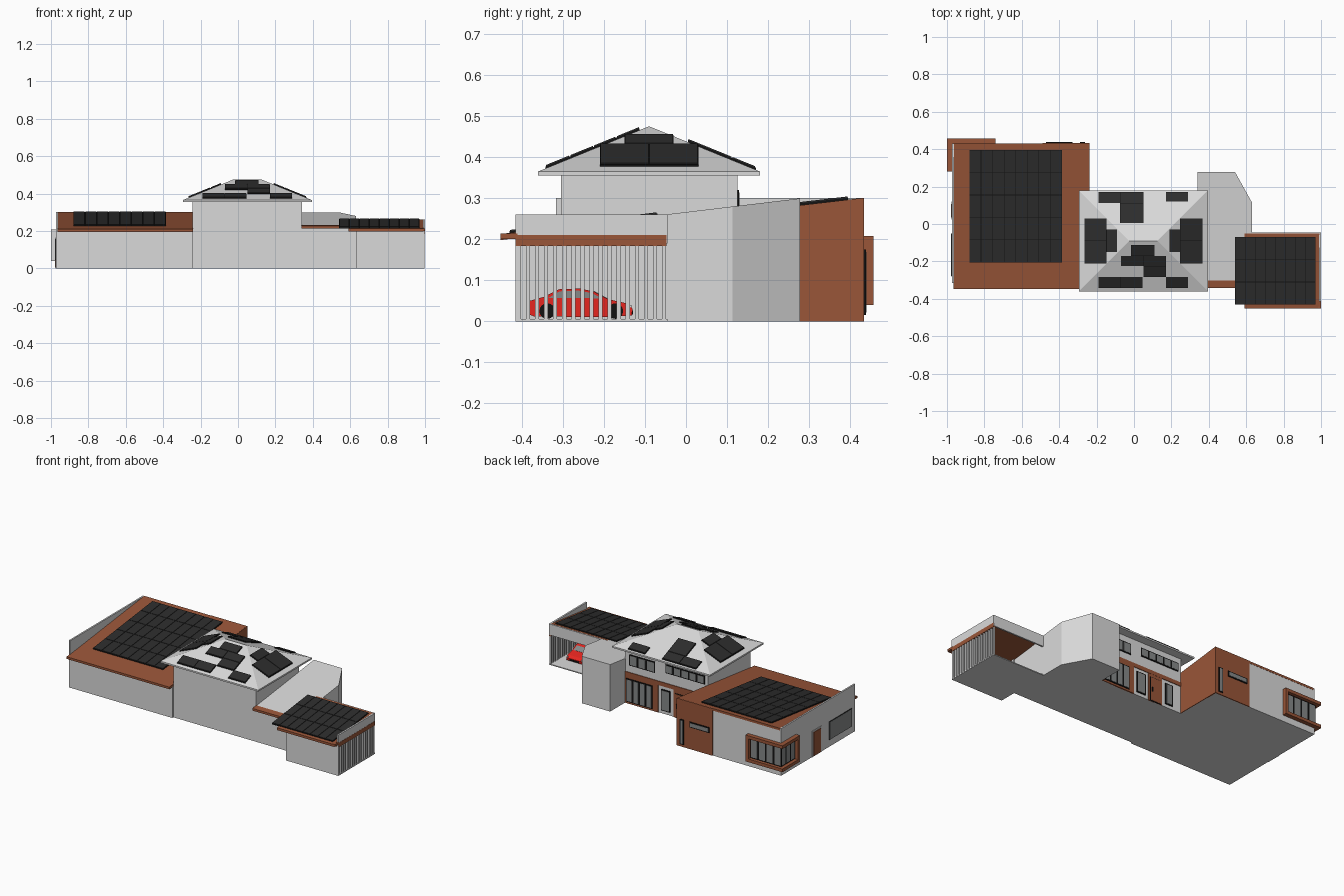
import bpy, bmesh, math

if "Cube" in bpy.data.objects:
    bpy.data.objects.remove(bpy.data.objects["Cube"])

def material(name, r, g, b):
    m = bpy.data.materials.new(name)
    m.diffuse_color = (r, g, b, 1)
    m.use_nodes = True
    m.node_tree.nodes["Principled BSDF"].inputs["Base Color"].default_value = m.diffuse_color
    return m

GREY = material("light grey render", .70, .70, .70)
BROWN = material("brown timber", .32, .092, .04)
DARK = material("solar dark", .026, .026, .026)
BLACK = material("black frame", .006, .006, .006)
GLASS = material("grey glass", .24, .25, .25)
RED = material("red paint", .85, .02, .015)

def finish(bm, name, mat):
    bmesh.ops.recalc_face_normals(bm, faces=bm.faces)
    me = bpy.data.meshes.new(name)
    bm.to_mesh(me)
    bm.free()
    me.materials.append(mat)
    ob = bpy.data.objects.new(name, me)
    bpy.context.collection.objects.link(ob)
    return ob

def add_prism(bm, lower, upper):
    a = [bm.verts.new(p) for p in lower]
    b = [bm.verts.new(p) for p in upper]
    bm.faces.new(a)
    bm.faces.new(b)
    for i in range(len(a)):
        j = (i + 1) % len(a)
        bm.faces.new((a[i], a[j], b[j], b[i]))

def height(z, x, y):
    return z(x, y) if callable(z) else z

def slabs(name, plans, zb, zt, mat):
    """Upright prisms over plan outlines; bottom and top may be sloping planes."""
    bm = bmesh.new()
    for p in plans:
        add_prism(bm, [(x, y, height(zb, x, y)) for x, y in p],
                  [(x, y, height(zt, x, y)) for x, y in p])
    return finish(bm, name, mat)

def rect(x0, x1, y0, y1):
    return [(x0, y0), (x1, y0), (x1, y1), (x0, y1)]

def box(name, x0, x1, y0, y1, z0, z1, mat):
    return slabs(name, [rect(x0, x1, y0, y1)], z0, z1, mat)

def raised(f, d):
    return lambda x, y: f(x, y) + d

def profile_x(name, pts, x0, x1, mat):
    bm = bmesh.new()
    add_prism(bm, [(x0, y, z) for y, z in pts], [(x1, y, z) for y, z in pts])
    return finish(bm, name, mat)

def window(name, a0, a1, z0, z1, wall, panes, side="back", b=.006):
    """Black plate with glass panes, on a back wall (+y) or left wall (-x)."""
    def plate(n, p0, p1, q0, q1, t, mat):
        if side == "back":
            box(n, p0, p1, wall - .002, wall + t, q0, q1, mat)
        else:
            box(n, wall - t, wall + .002, p0, p1, q0, q1, mat)
    plate(name + " frame", a0, a1, z0, z1, .004, BLACK)
    w = (a1 - a0) / panes
    for i in range(panes):
        plate(f"{name} pane {i + 1}", a0 + i * w + b, a0 + (i + 1) * w - b,
              z0 + b, z1 - b, .0055, GLASS)

def solar(name, x0, x1, y0, y1, cols, rows, roof):
    slabs(name + " base", [rect(x0, x1, y0, y1)], raised(roof, -.002), raised(roof, .005), BLACK)
    w, d, g = (x1 - x0) / cols, (y1 - y0) / rows, .0015
    plans = [rect(x0 + i * w + g, x0 + (i + 1) * w - g, y0 + j * d + g, y0 + (j + 1) * d - g)
             for i in range(cols) for j in range(rows)]
    slabs(name + " modules", plans, raised(roof, .004), raised(roof, .008), DARK)

# --- roof planes
wing = lambda x, y: .25 + .117 * y
side = lambda x, y: .266 + .12 * y
P = .407
hip_front = lambda x, y: .365 + P * (y + .36)
hip_back = lambda x, y: .365 + P * (.18 - y)
hip_left = lambda x, y: .365 + P * (x + .295)
hip_right = lambda x, y: .365 + P * (.395 - x)

# --- left wing
slabs("wing walls", [rect(-.965, -.242, -.316, .43)], 0, raised(wing, -.012), GREY)
slabs("wing roof", [rect(-.965, -.24, -.348, .431)], raised(wing, -.014), wing, BROWN)
box("wing left parapet wall", -.972, -.962, -.316, .43, 0, .30, GREY)
slabs("wing brown side wall", [rect(-.245, -.238, .12, .43)], 0, raised(wing, -.001), BROWN)
box("wing brown back wall", -.49, -.238, .428, .434, 0, .30, BROWN)
solar("wing solar", -.88, -.385, -.205, .395, 8, 5, wing)
window("tall slot window", -.29, -.262, .015, .175, .434, 1)
window("wide slot window", -.47, -.33, .14, .175, .434, 1)
window("wing side window", -.28, -.05, .045, .16, -.972, 1, "left", .002)
box("side door frame", -.975, -.97, .025, .12, 0, .165, GREY)
box("side door", -.978, -.97, .036, .108, .005, .155, BROWN)

# --- corner bay window with projecting frame
corner = [(-1, .282), (-.96, .282), (-.96, .42), (-.74, .42), (-.74, .457), (-1, .457)]
slabs("corner window sill", [corner], .04, .06, BROWN)
slabs("corner window hood", [corner], .188, .208, BROWN)
box("corner frame back post", -.76, -.74, .42, .457, .04, .208, BROWN)
box("corner frame side post", -1, -.96, .284, .30, .04, .208, BROWN)
box("corner frame end plate", -1, -.965, .28, .285, .04, .208, GREY)
window("corner back window", -.977, -.76, .06, .188, .432, 4)
window("corner side window", .30, .435, .06, .188, -.973, 3, "left")

# --- main two storey block
box("main walls", -.242, .342, -.305, .125, 0, .356, GREY)
bm = bmesh.new()
add_prism(bm, [(x, y, .355) for x, y in rect(-.295, .395, -.36, .18)],
          [(x, y, .365) for x, y in rect(-.295, .395, -.36, .18)])
e = [bm.verts.new((x, y, .365)) for x, y in rect(-.295, .395, -.36, .18)]
r0, r1 = bm.verts.new((-.025, -.09, .475)), bm.verts.new((.125, -.09, .475))
for f in ((e[0], e[1], r1, r0), (e[1], e[2], r1), (e[2], e[3], r0, r1), (e[3], e[0], r0)):
    bm.faces.new(f)
finish(bm, "hip roof", GREY)

# --- hip roof solar panels, row by row
for i, (x0, x1, y0, y1, n) in enumerate([
        (-.19, .045, -.342, -.283, 2), (.17, .29, -.342, -.283, 1), (.05, .17, -.283, -.225, 1),
        (-.07, .17, -.225, -.17, 2), (-.015, .11, -.17, -.113, 1)]):
    solar(f"front hip solar {i + 1}", x0, x1, y0, y1, n, 1, hip_front)
for i, (x0, x1, y0, y1, n) in enumerate([
        (-.19, .05, .112, .17, 2), (-.075, .05, .005, .112, 1), (.17, .29, .12, .17, 1)]):
    solar(f"back hip solar {i + 1}", x0, x1, y0, y1, n, 1, hip_back)
solar("left hip solar lower", -.265, -.147, -.21, .03, 1, 2, hip_left)
solar("left hip solar upper", -.147, -.09, -.15, -.03, 1, 1, hip_left)
solar("right hip solar lower", .247, .365, -.21, .03, 1, 2, hip_right)
solar("right hip solar upper", .19, .247, -.15, -.03, 1, 1, hip_right)

# --- back facade of the main block
box("back brown cladding", .107, .342, .12, .129, 0, .20, BROWN)
box("back brown band", -.24, .108, .12, .129, .175, .20, BROWN)
box("entry brown surround", -.1, .0, .12, .128, 0, .176, BROWN)
window("living window", .145, .33, .012, .16, .129, 4)
window("entry left window", .022, .086, .02, .155, .126, 1)
window("entry right window", -.178, -.126, .02, .155, .126, 1)
box("front door frame", -.092, -.012, .12, .130, 0, .155, BLACK)
box("front door", -.088, -.016, .12, .132, .003, .151, BROWN)
box("door handle", -.03, -.024, .13, .136, .06, .09, BLACK)
window("upper left window", .13, .31, .245, .315, .125, 3)
window("upper right window", -.22, .055, .265, .32, .125, 5)

# --- link block with the cut corner
link = [(.34, -.305), (.632, -.305), (.632, .113), (.54, .278), (.34, .278)]
slabs("link walls", [link], 0, side, GREY)
slabs("link front eave", [rect(.34, .60, -.342, -.303)], raised(side, -.012),
      raised(side, .002), BROWN)

# --- open garage
box("garage floor", .63, .998, -.415, -.045, 0, .006, GREY)
slabs("garage front wall", [rect(.63, .998, -.415, -.403)], 0, raised(side, -.012), GREY)
box("garage inner wall", .63, .64, -.41, -.3, 0, .218, GREY)
slabs("garage roof", [rect(.59, .992, -.452, -.052)], raised(side, -.014),
      raised(side, .001), BROWN)
box("garage front eave end", .985, 1, -.452, -.41, .200, .214, BROWN)
box("garage side parapet", .988, .999, -.415, -.045, .208, .26, GREY)
box("garage side beam", .985, 1, -.415, -.047, .183, .21, BROWN)
box("garage back beam", .63, .998, -.055, -.045, .19, .26, GREY)
solar("garage solar", .54, .97, -.43, -.07, 8, 3, side)
slabs("garage slats", [rect(.987, .998, -.412 + i * .0221, -.402 + i * .0221)
                       for i in range(17)], .004, .185, GREY)

# --- parked car
body = [(-.385, .018), (-.38, .05), (-.345, .06), (-.31, .078), (-.26, .08), (-.225, .073),
        (-.19, .054), (-.145, .044), (-.13, .03), (-.132, .014), (-.2, .01), (-.37, .012)]
profile_x("car body", body, .822, .935, RED)
glass = [(-.335, .057), (-.308, .073), (-.262, .075), (-.23, .069), (-.205, .056)]
for n, x in (("left", .820), ("right", .934)):
    profile_x(f"car {n} windows", glass, x, x + .003, GLASS)
profile_x("car windscreen", [(-.224, .074), (-.192, .0565), (-.194, .053), (-.226, .070)],
          .83, .927, GLASS)
box("car grille", .845, .912, -.135, -.1285, .016, .026, BLACK)
for n, x in (("left", .828), ("right", .929)):
    box(f"car {n} headlight", x - .004, x + .004, -.14, -.132, .031, .038, GREY)
    for m, y in (("rear", -.338), ("front", -.172)):
        ring = [(y + .019 * math.cos(t * math.pi / 8), .025 + .019 * math.sin(t * math.pi / 8))
                for t in range(16)]
        profile_x(f"car {n} {m} wheel", ring, x - .009, x + .009, BLACK)
